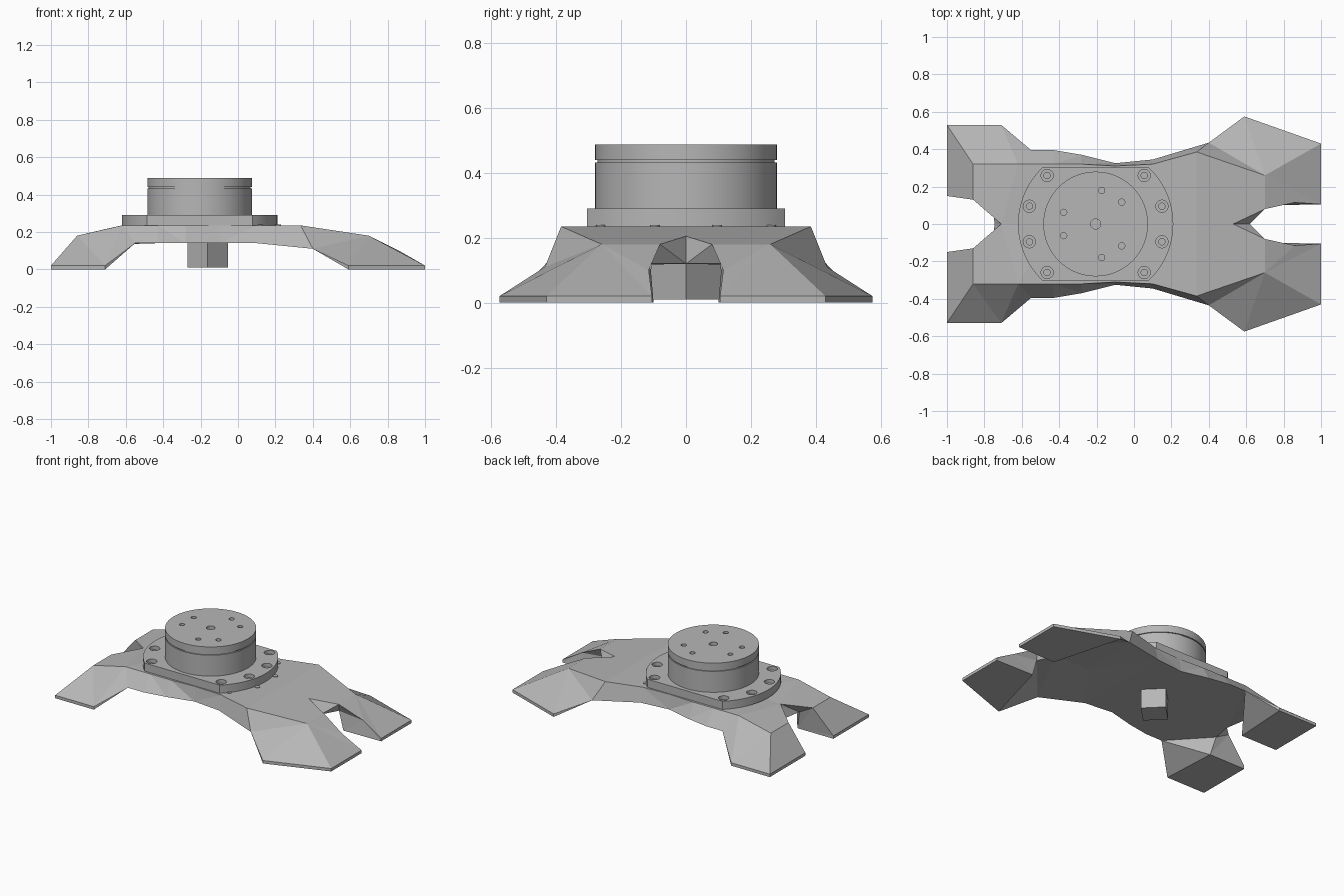
import bpy, bmesh, math
from mathutils import Matrix

if "Cube" in bpy.data.objects:
    bpy.data.objects.remove(bpy.data.objects["Cube"], do_unlink=True)

grey = bpy.data.materials.new("plain grey")
grey.use_nodes = True
grey.diffuse_color = (0.47, 0.47, 0.47, 1)
grey.node_tree.nodes["Principled BSDF"].inputs["Base Color"].default_value = grey.diffuse_color

AXIS = -0.205          # x of the turntable axis
DECK, PLATE, TOP = 0.235, 0.29, 0.488


def finish(name, bm, smooth=False):
    """Turn a bmesh into a named, coloured object."""
    bmesh.ops.recalc_face_normals(bm, faces=bm.faces)
    mesh = bpy.data.meshes.new(name)
    bm.to_mesh(mesh)
    bm.free()
    obj = bpy.data.objects.new(name, mesh)
    bpy.context.collection.objects.link(obj)
    mesh.materials.append(grey)
    if smooth:
        shade(obj)
    return obj


def activate(obj):
    bpy.ops.object.select_all(action="DESELECT")
    obj.select_set(True)
    bpy.context.view_layer.objects.active = obj


def shade(obj):
    activate(obj)
    bpy.ops.object.shade_smooth_by_angle(angle=math.radians(30))


def add_cylinder(bm, x, y, low, high, radius, sides=16):
    bmesh.ops.create_cone(bm, cap_ends=True, segments=sides, radius1=radius, radius2=radius,
                          depth=high - low, matrix=Matrix.Translation((x, y, (low + high) / 2)))


def polar(radius, degrees):
    a = math.radians(degrees)
    return AXIS + radius * math.cos(a), radius * math.sin(a)


def drill(target, holes):
    """Cut round holes given as (x, y, low, high, radius)."""
    for group in holes:
        bm = bmesh.new()
        for hole in group:
            add_cylinder(bm, *hole)
        cutter = finish("hole_cutter", bm)
        cutter.hide_render = True
        mod = target.modifiers.new("holes", "BOOLEAN")
        mod.operation, mod.solver, mod.object = "DIFFERENCE", "EXACT", cutter
        activate(target)
        bpy.ops.object.modifier_apply(modifier=mod.name)
        bpy.data.objects.remove(cutter, do_unlink=True)


# Legged body: five rails run from the right feet to the left feet, lofted and mirrored
knee = (0.7, 0.26, 0.18)
elbow = (0.4, 0.435, 0.11)
mid_x = (-0.43, -0.28, -0.1, 0.1)
crown = [(-1, 0.15, 0.02), (-0.86, 0.13, 0.18), (-0.71, 0, 0.215), (-0.71, 0, 0.215)]
crown += [(x, 0, DECK) for x in mid_x]
crown += [(0.335, 0, DECK), (0.53, 0, 0.205), (0.7, 0.08, 0.18),
          (0.86, 0.115, 0.1), (1, 0.105, 0.02), (1, 0.105, 0.02)]

ridge = [(-1, 0.34, 0.02), (-0.86, 0.32, 0.18), (-0.62, 0.32, DECK), (-0.62, 0.32, DECK)]
ridge += [(x, y, DECK) for x, y in zip(mid_x, (0.32, 0.32, 0.31, 0.32))]
ridge += [(0.335, 0.385, DECK), knee, knee, knee, knee, (1, 0.27, 0.02)]

rim = [(-1, 0.53, 0.02), (-0.71, 0.53, 0.02), (-0.55, 0.395, 0.14), (-0.55, 0.395, 0.14)]
rim += [(x, y, 0.14) for x, y in zip(mid_x, (0.395, 0.37, 0.325, 0.345))]
rim += [elbow, elbow, elbow, (0.59, 0.575, 0.02), (1, 0.43, 0.02), (1, 0.43, 0.02)]

sole = [(x, y, 0 if z < 0.05 else z) for x, y, z in rim]

keel = [(-1, 0.15, 0), (-0.73, 0.15, 0), (-0.76, 0.13, 0.125), (-0.745, 0, 0.13)]
keel += [(x, 0, 0.14) for x in mid_x]
keel += [(0.36, 0, 0.13), (0.62, 0, 0.12), (0.68, 0.11, 0.12),
         (0.72, 0.1, 0), (1, 0.105, 0), (1, 0.105, 0)]

stations = list(zip(crown, ridge, rim, sole, keel))
bm = bmesh.new()
for side in (1, -1):
    verts = {}

    def panel(points):
        points = list(dict.fromkeys(points))
        if len(points) < 3 or all(p[1] == 0 for p in points):
            return
        for p in points:
            if p not in verts:
                verts[p] = bm.verts.new((p[0], side * p[1], p[2]))
        bm.faces.new([verts[p] for p in points])

    for a, b in zip(stations, stations[1:]):
        for i in range(len(a)):
            j = (i + 1) % len(a)
            panel([a[i], a[j], b[j], b[i]])
    panel(stations[0])
    panel(stations[-1])
bmesh.ops.remove_doubles(bm, verts=bm.verts, dist=0.0005)
bmesh.ops.triangulate(bm, faces=[f for f in bm.faces if len(f.verts) == 4])
bmesh.ops.dissolve_limit(bm, angle_limit=0.01, verts=bm.verts, edges=bm.edges)
finish("legged_body", bm)

# Small pins on the deck beside the mounting plate
bm = bmesh.new()
for angle, radius in ((13, 0.43), (39, 0.416)):
    for sign in (1, -1):
        add_cylinder(bm, *polar(radius, sign * angle), DECK - 0.01, DECK + 0.004, 0.015)
finish("deck_pins", bm, True)

# Mounting plate: a disc with two flat sides and countersunk bolt holes
bm = bmesh.new()
limit, steps = 47.3, 24
outline = []
for start in (-limit, 180 - limit):
    outline += [polar(0.415, start + 2 * limit * i / steps) for i in range(steps + 1)]
face = bm.faces.new([bm.verts.new((x, y, DECK)) for x, y in outline])
raised = bmesh.ops.extrude_face_region(bm, geom=[face])["geom"]
bmesh.ops.translate(bm, vec=(0, 0, PLATE - DECK),
                    verts=[v for v in raised if isinstance(v, bmesh.types.BMVert)])
plate = finish("mounting_plate", bm)
bolts = [polar(0.367, base + sign * turn) for base in (0, 180)
         for sign in (1, -1) for turn in (15, 45)]
drill(plate, [[(x, y, PLATE - 0.025, 0.4, 0.033) for x, y in bolts],
              [(x, y, DECK + 0.01, 0.4, 0.017) for x, y in bolts]])
shade(plate)

# Turntable drum with a thin groove, spun from its profile
bm = bmesh.new()
profile = [(0, PLATE - 0.01), (0.28, PLATE - 0.01), (0.28, 0.432), (0.273, 0.432),
           (0.273, 0.439), (0.28, 0.439), (0.28, TOP), (0, TOP)]
line = [bm.verts.new((AXIS + r, 0, z)) for r, z in profile]
edges = [bm.edges.new(pair) for pair in zip(line, line[1:])]
bmesh.ops.spin(bm, geom=line + edges, cent=(AXIS, 0, 0), axis=(0, 0, 1),
               angle=math.tau, steps=64, use_duplicate=False)
bmesh.ops.remove_doubles(bm, verts=bm.verts, dist=0.0001)
bmesh.ops.dissolve_limit(bm, angle_limit=0.01, verts=bm.verts, edges=bm.edges)
drum = finish("turntable_drum", bm)
small = [polar(0.182, third + turn) for third in (60, 180, 300) for turn in (-20, 20)]
drill(drum, [[(x, y, TOP - 0.03, 0.6, 0.017) for x, y in small]
             + [(AXIS, 0, TOP - 0.03, 0.6, 0.027)]])
shade(drum)

# Connector block under the body, turned on its corner
bm = bmesh.new()
place = Matrix.Translation((-0.162, 0, 0.08)) @ Matrix.Rotation(math.radians(45), 4, "Z")
bmesh.ops.create_cube(bm, size=1, matrix=place @ Matrix.Diagonal((0.153, 0.153, 0.14, 1)))
finish("connector_block", bm)
